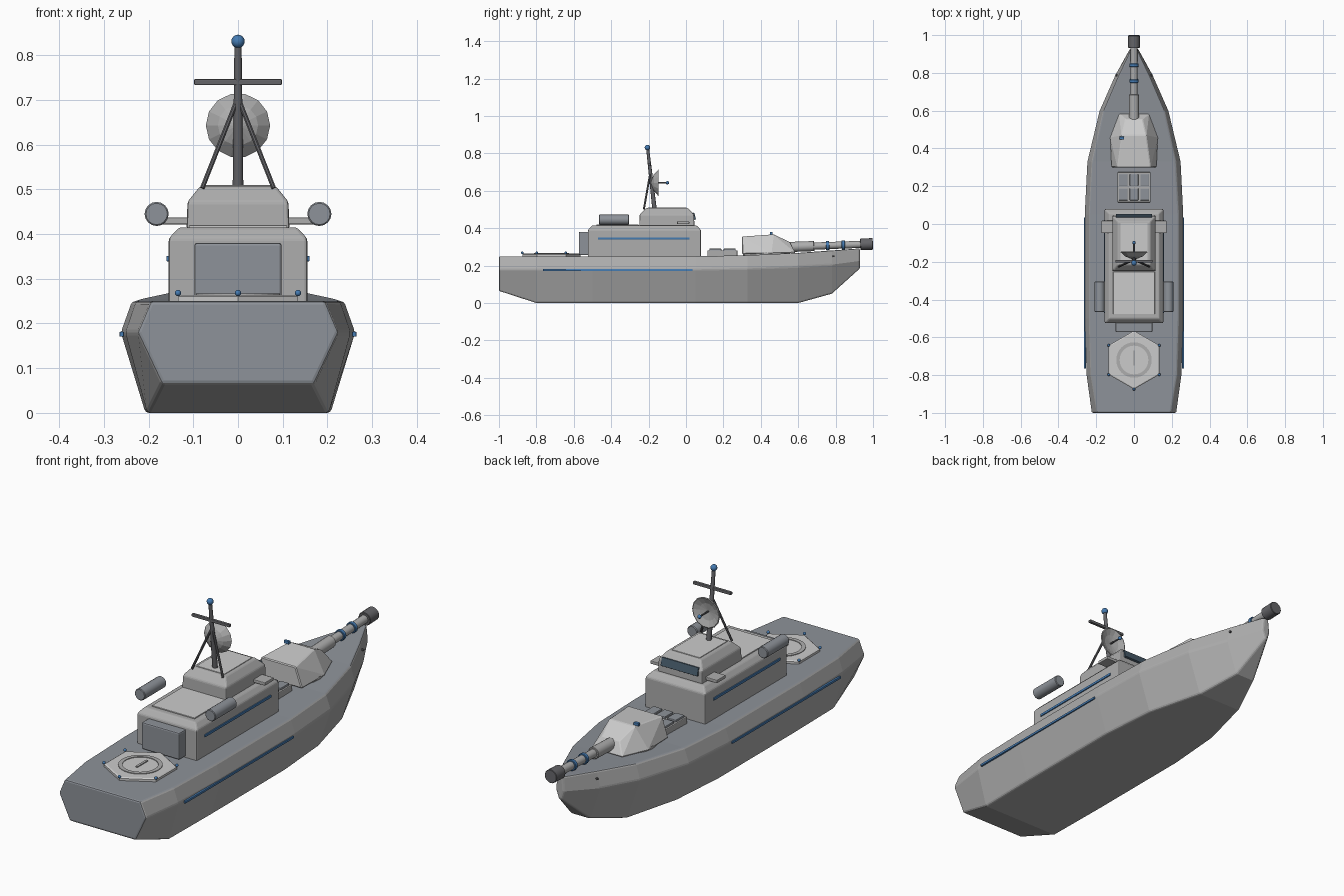
import bpy, bmesh, math
from mathutils import Vector

if "Cube" in bpy.data.objects:
    bpy.data.objects.remove(bpy.data.objects["Cube"])


def mat(name, col):
    m = bpy.data.materials.new(name)
    m.diffuse_color = (*col, 1)
    m.use_nodes = True
    m.node_tree.nodes["Principled BSDF"].inputs["Base Color"].default_value = m.diffuse_color
    return m


GREY = mat("hull_grey", (0.42, 0.42, 0.42))
LIGHT = mat("light_grey", (0.55, 0.55, 0.54))
SLATE = mat("slate", (0.27, 0.29, 0.32))
DARK = mat("dark_metal", (0.13, 0.13, 0.14))
GLASS = mat("glass", (0.06, 0.1, 0.14))
BLUE = mat("blue", (0.06, 0.2, 0.45))


def finish(bm, name, m, bevel=0.0, seg=2, smooth=False):
    bmesh.ops.recalc_face_normals(bm, faces=bm.faces)
    me = bpy.data.meshes.new(name)
    bm.to_mesh(me)
    bm.free()
    ob = bpy.data.objects.new(name, me)
    bpy.context.collection.objects.link(ob)
    me.materials.append(m)
    if bevel:
        b = ob.modifiers.new("bevel", 'BEVEL')
        b.width, b.segments, b.limit_method = bevel, seg, 'ANGLE'
    if smooth:
        bpy.ops.object.select_all(action='DESELECT')
        ob.select_set(True)
        bpy.context.view_layer.objects.active = ob
        bpy.ops.object.shade_smooth_by_angle(angle=math.radians(40))
    return ob


def loft(name, rings, m, bevel=0.0):
    """Skin closed rings of equal point count and cap both ends."""
    bm = bmesh.new()
    vs = [[bm.verts.new(p) for p in r] for r in rings]
    n = len(vs[0])
    for a, b in zip(vs, vs[1:]):
        for i in range(n):
            bm.faces.new((a[i], a[(i + 1) % n], b[(i + 1) % n], b[i]))
    bm.faces.new(vs[0])
    bm.faces.new(vs[-1])
    return finish(bm, name, m, bevel)


def box(name, c, s, m, bevel=0.0, tilt=0.0):
    bm = bmesh.new()
    bmesh.ops.create_cube(bm, size=1)
    for v in bm.verts:
        v.co = Vector((v.co.x * s[0], v.co.y * s[1], v.co.z * s[2]))
    ob = finish(bm, name, m, bevel)
    ob.location = c
    ob.rotation_euler.x = tilt
    return ob


def rod(name, a, b, r, m, r2=None, sides=12, bevel=0.0):
    a, b = Vector(a), Vector(b)
    bm = bmesh.new()
    bmesh.ops.create_cone(bm, cap_ends=True, segments=sides, radius1=r,
                          radius2=r if r2 is None else r2, depth=(b - a).length)
    ob = finish(bm, name, m, bevel, 1, smooth=sides > 8)
    ob.location = (a + b) / 2
    ob.rotation_euler = (b - a).to_track_quat('Z', 'Y').to_euler()
    return ob


def ball(name, c, r):
    bm = bmesh.new()
    bmesh.ops.create_uvsphere(bm, u_segments=12, v_segments=8, radius=r)
    finish(bm, name, BLUE, smooth=True).location = c


def rect(w, y0, y1, z):
    return [(-w, y0, z), (w, y0, z), (w, y1, z), (-w, y1, z)]


# Hull: stations of y, keel (w, z), knuckle (w, z), deck edge (w, z)
stations = [
    (-1.0, .170, .065, .225, .18, .195, .25),
    (-.80, .203, 0, .252, .18, .228, .25),
    (-.50, .207, 0, .262, .18, .237, .25),
    (.05, .207, 0, .262, .18, .237, .25),
    (.33, .185, 0, .248, .185, .222, .255),
    (.60, .115, 0, .183, .195, .162, .268),
    (.78, .05, .05, .103, .205, .085, .281),
    (.93, .006, .185, .020, .225, .014, .292)]
hull = loft("hull", [[(-d, y, zd), (-n, y, zn), (-k, y, zk), (k, y, zk), (n, y, zn), (d, y, zd)]
                     for y, k, zk, n, zn, d, zd in stations], GREY, 0.010)
hull.data.materials.append(SLATE)
for f in hull.data.polygons:
    if f.normal.z > 0.9 or f.normal.y < -0.9:
        f.material_index = 1

# Superstructure with chamfered roofs
loft("deckhouse", [rect(.155, -.525, .08, .24), rect(.155, -.525, .08, .39),
                   rect(.132, -.502, .057, .415)], GREY, 0.006)
loft("bridge", [rect(.115, -.25, .045, .41), rect(.113, -.248, .043, .472),
                rect(.085, -.215, .012, .507)], GREY, 0.006)
box("deckhouse_roof_panel", (0, -.365, .416), (.22, .225, .008), LIGHT, .002)
box("bridge_roof_panel", (0, -.10, .507), (.145, .205, .006), LIGHT, .002)
box("bridge_window", (0, .043, .464), (.19, .012, .038), GLASS, .002, math.radians(15))
box("aft_locker", (0, -.545, .318), (.195, .055, .125), SLATE, .006)

# Paired side fittings
for side, s in (("left", -1), ("right", 1)):
    box(f"bridge_wing_{side}", (s * .14, -.015, .429), (.065, .065, .015), GREY, .003)
    rod(f"life_raft_{side}", (s * .182, -.465, .445), (s * .182, -.305, .445), .027, SLATE,
        sides=16, bevel=.003)
    box(f"deckhouse_stripe_{side}", (s * .156, -.225, .345), (.008, .49, .012), BLUE, .002)
    box(f"hull_stripe_{side}", (s * .260, -.365, .176), (.010, .80, .011), BLUE, .002)
    rod(f"hawse_{side}", (s * .085, .785, .25), (s * .098, .79, .25), .005, DARK, sides=8)
    rod(f"mast_strut_{side}", (s * .08, -.225, .503), (s * .006, -.192, .69), .0055, DARK, sides=8)

# Helipad with ring, bar and corner lamps
C = Vector((0, -.72, .25))
hexa = [Vector((math.sin(i * math.pi / 3), math.cos(i * math.pi / 3), 0)) for i in range(6)]
loft("helipad", [[C + p * r + Vector((0, 0, z)) for p in hexa]
                 for r, z in ((.155, -.005), (.155, .010), (.148, .014))], LIGHT)
bm = bmesh.new()
rings = []
for r, z in ((.076, .012), (.076, .017), (.094, .017), (.094, .012)):
    rings.append([bm.verts.new(C + Vector((r * math.cos(t * math.pi / 16), r * math.sin(t * math.pi / 16), z)))
                  for t in range(32)])
for a, b in zip(rings, rings[1:] + rings[:1]):
    for i in range(32):
        bm.faces.new((a[i], a[(i + 1) % 32], b[(i + 1) % 32], b[i]))
finish(bm, "helipad_ring", GREY)
box("helipad_bar", (0, -.71, .265), (.011, .08, .006), GREY)
for p in hexa:
    ball("helipad_lamp", C + p * .155 + Vector((0, 0, .018)), .007)

# Launch cells
box("cell_base", (0, .195, .264), (.175, .16, .036), GREY, .004)
for x in (-.057, 0, .057):
    for y in (.157, .233):
        box("cell_hatch", (x, y, .285), (.046, .064, .012), SLATE, .003)

# Gun turret: faceted hull over a round base
rod("turret_base", (0, .43, .245), (0, .43, .272), .125, GREY, sides=20)
bm = bmesh.new()
for x, y, z in ((.12, .30, .262), (.128, .46, .265), (.080, .585, .268),
                (.088, .298, .355), (.065, .47, .367), (.045, .555, .325)):
    for s in (-1, 1):
        bm.verts.new((s * x, y, z))
bmesh.ops.convex_hull(bm, input=bm.verts)
bmesh.ops.dissolve_limit(bm, angle_limit=.03, verts=bm.verts, edges=bm.edges)
finish(bm, "turret", LIGHT, .004, 1)
box("turret_sight", (-.065, .455, .372), (.026, .014, .014), BLUE, .002)

# Gun barrel, slightly raised
def bore(y):
    return (0, y, .302 + (y - .62) * .037)


for name, y0, y1, r, m in (("barrel_sleeve", .53, .685, .027, GREY),
                           ("barrel", .68, .95, .019, GREY),
                           ("barrel_ring_rear", .748, .766, .025, BLUE),
                           ("barrel_ring_front", .832, .850, .025, BLUE),
                           ("muzzle", .932, .999, .031, DARK)):
    rod(name, bore(y0), bore(y1), r, m, sides=16, bevel=.002)

# Mast, crossbar and lamp
rod("mast", (0, -.168, .50), (0, -.205, .825), .012, DARK, .008)
box("crossbar", (0, -.197, .74), (.196, .014, .014), DARK, .003)
ball("mast_lamp", (0, -.206, .831), .015)

# Radar dish: shallow faceted bowl facing the bow
bm = bmesh.new()
prof = ((.012, -.186), (.045, -.172), (.072, -.148), (.068, -.146), (.04, -.158), (.006, -.164))
rings = [[bm.verts.new((r * math.cos(t * math.pi / 7), y, .643 + r * math.sin(t * math.pi / 7)))
          for t in range(14)] for r, y in prof]
for a, b in zip(rings, rings[1:]):
    for i in range(14):
        bm.faces.new((a[i], a[(i + 1) % 14], b[(i + 1) % 14], b[i]))
bm.faces.new(rings[0])
bm.faces.new(rings[-1])
finish(bm, "radar_dish", GREY)
rod("dish_feed", (0, -.17, .643), (0, -.10, .643), .004, DARK, sides=8)
ball("dish_feed_tip", (0, -.099, .643), .009)
